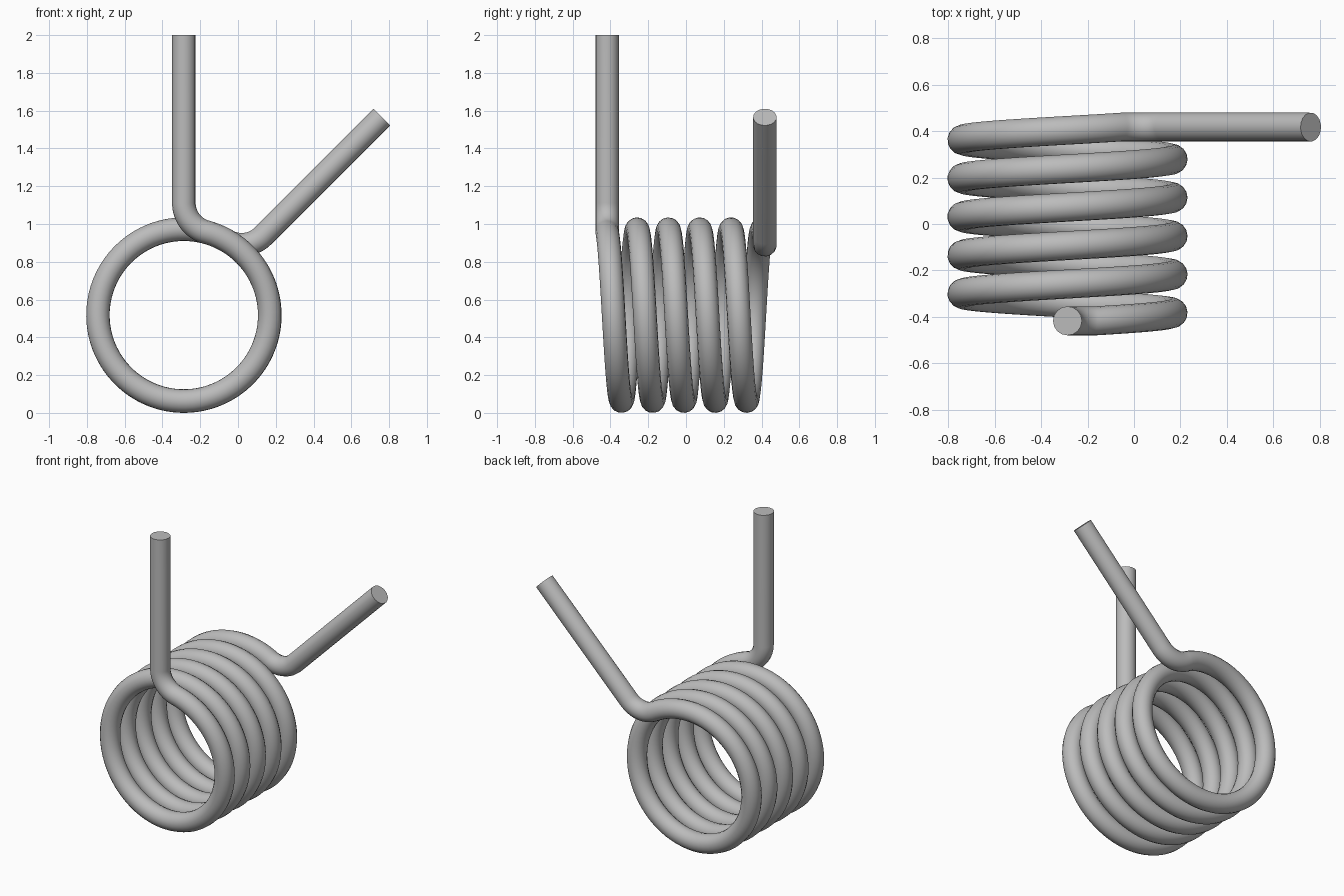
import bpy
from math import sin, cos, pi, radians, asin
from mathutils import Vector

cube = bpy.data.objects.get("Cube")
if cube:
    bpy.data.objects.remove(cube, do_unlink=True)

# Spring dimensions
WIRE = 0.0625
COIL = 0.455
BEND = 0.16
LEG = 1.4825
HALF_DEPTH = 0.4175
CENTRE = Vector((-0.2866, 0, COIL + WIRE))
LEG_ANGLES = (0, radians(45))   # clockwise from the top, seen from the front
TURNS = 5


def radial(angle):
    return Vector((sin(angle), 0, cos(angle)))


# Each leg is radial; a fillet arc joins it to the coil
join = asin(BEND / (COIL + BEND))


def leg_points(leg_angle, side, y):
    """Points from the leg's free end down through its bend to the coil."""
    offset = Vector((0, y, 0))
    bend_angle = leg_angle + side * join
    pivot = CENTRE + radial(bend_angle) * (COIL + BEND)
    points = [CENTRE + radial(leg_angle) * LEG + offset]
    start = leg_angle - side * pi / 2
    sweep = bend_angle + pi - side * 2 * pi * (side > 0) - start
    sweep = -side * (pi / 2 - join)
    steps = 20
    for i in range(steps + 1):
        points.append(pivot + radial(start + sweep * i / steps) * BEND + offset)
    return points


# Coil winding from front to back
first = LEG_ANGLES[0] + join
last = LEG_ANGLES[1] - join + TURNS * 2 * pi
steps = TURNS * 80
coil = []
for i in range(1, steps):
    t = i / steps
    depth = Vector((0, HALF_DEPTH * (2 * t - 1), 0))
    coil.append(CENTRE + radial(first + (last - first) * t) * COIL + depth)

front_leg = leg_points(LEG_ANGLES[0], 1, -HALF_DEPTH)
back_leg = leg_points(LEG_ANGLES[1], -1, HALF_DEPTH)
path = front_leg + coil + back_leg[::-1]

# Round wire swept along the path, with flat capped ends
curve = bpy.data.curves.new("torsion_spring", "CURVE")
curve.dimensions = "3D"
curve.bevel_depth = WIRE
curve.bevel_resolution = 6
curve.use_fill_caps = True
spline = curve.splines.new("POLY")
spline.points.add(len(path) - 1)
for point, co in zip(spline.points, path):
    point.co = (*co, 1)

spring = bpy.data.objects.new("torsion_spring", curve)
bpy.context.collection.objects.link(spring)
bpy.ops.object.select_all(action="DESELECT")
spring.select_set(True)
bpy.context.view_layer.objects.active = spring
bpy.ops.object.convert(target="MESH")
spring = bpy.context.object
bpy.ops.object.shade_smooth_by_angle(angle=radians(40))

# Plain grey steel
steel = bpy.data.materials.new("grey_steel")
steel.use_nodes = True
colour = (0.5, 0.5, 0.5, 1)
steel.diffuse_color = colour
steel.node_tree.nodes["Principled BSDF"].inputs["Base Color"].default_value = colour
spring.data.materials.clear()
spring.data.materials.append(steel)
